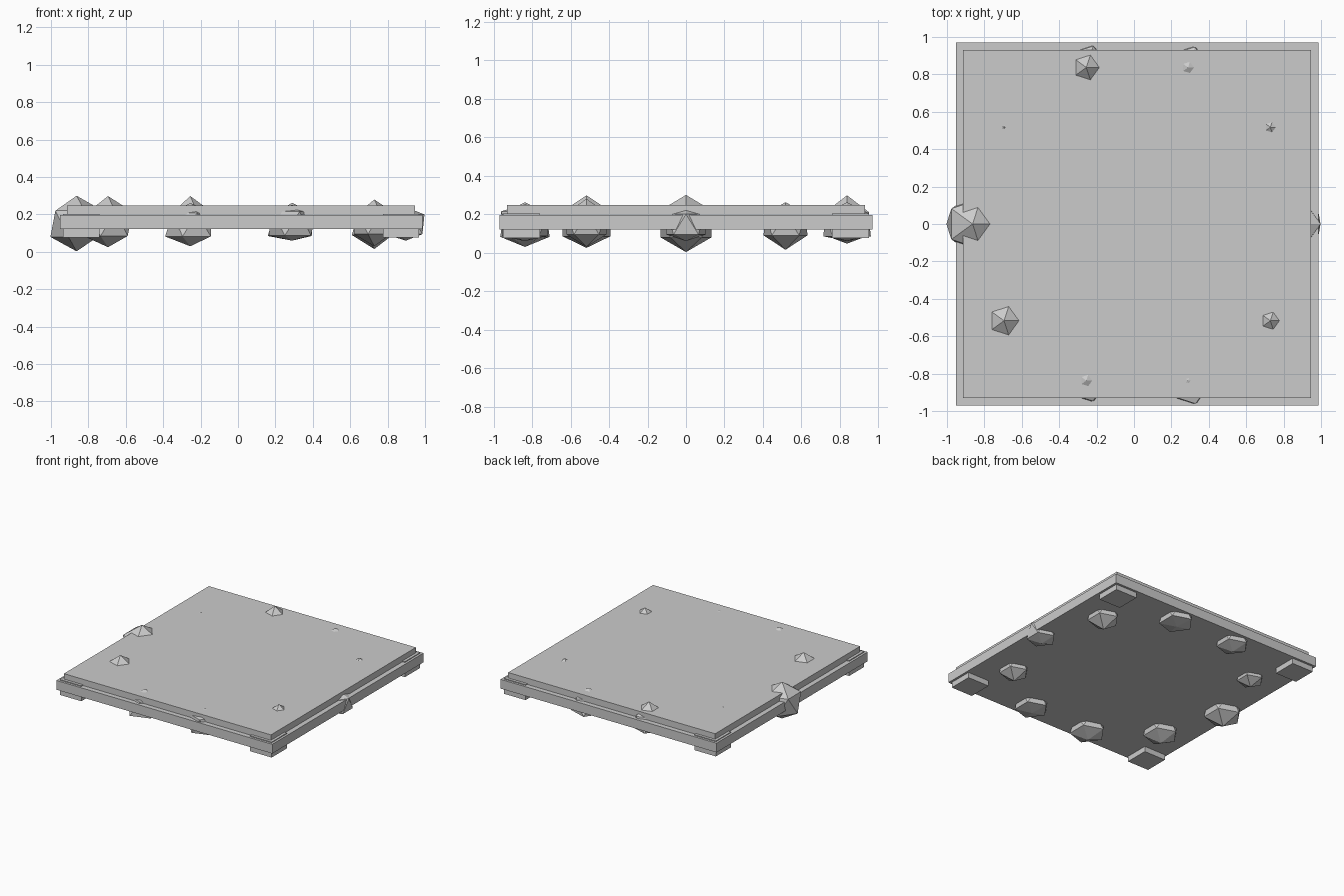
import bpy, bmesh, math
from mathutils import Matrix, Vector

if "Cube" in bpy.data.objects:
    bpy.data.objects.remove(bpy.data.objects["Cube"])

CX = 0.017  # slab centre in x


def make_object(name, bm):
    mesh = bpy.data.meshes.new(name)
    bm.to_mesh(mesh)
    bm.free()
    obj = bpy.data.objects.new(name, mesh)
    bpy.context.collection.objects.link(obj)
    return obj


def box(name, x, y, z0, z1, sx, sy):
    bm = bmesh.new()
    bmesh.ops.create_cube(bm, size=1, matrix=Matrix.Translation((x, y, (z0 + z1) / 2))
                          @ Matrix.Diagonal((sx, sy, z1 - z0, 1)))
    return make_object(name, bm)


# Stepped stone slab
box("base_slab", CX, 0, 0.121, 0.196, 1.94, 1.94)
box("top_slab", CX, 0, 0.196, 0.247, 1.86, 1.86)

# Corner blocks running through the base slab
for sx in (-1, 1):
    for sy in (-1, 1):
        box("corner_block", CX + sx * 0.855, sy * 0.855, 0.077, 0.203, 0.194, 0.194)


def rock(name, loc, top, bottom, upper, lower):
    """Irregular 20-sided stone: apex heights and ring radii set separately."""
    bm = bmesh.new()
    bmesh.ops.create_icosphere(bm, subdivisions=1, radius=1)
    for v in bm.verts:
        if abs(v.co.z) > 0.9:
            r = top - loc.z if v.co.z > 0 else loc.z - bottom
        else:
            r = (upper if v.co.z > 0 else lower) / 0.894
        v.co = loc + v.co * r
    make_object(name, bm)


# Ring of rocks: top z, bottom z, upper ring radius, lower ring radius
rocks = [(0.24, 0.06, 0.10, 0.11), (0.262, 0.015, 0.11, 0.12),
         (0.262, 0.06, 0.115, 0.13), (0.298, 0.047, 0.12, 0.12),
         (0.252, 0.05, 0.10, 0.10), (0.30, 0.003, 0.14, 0.14),
         (0.298, 0.025, 0.13, 0.13), (0.262, 0.03, 0.115, 0.135),
         (0.251, 0.06, 0.13, 0.125), (0.28, 0.03, 0.11, 0.11)]
for i, dims in enumerate(rocks):
    a = i * math.tau / 10
    rock(f"rock_{i + 1}", Vector((CX + 0.88 * math.cos(a), 0.88 * math.sin(a), 0.15)), *dims)
